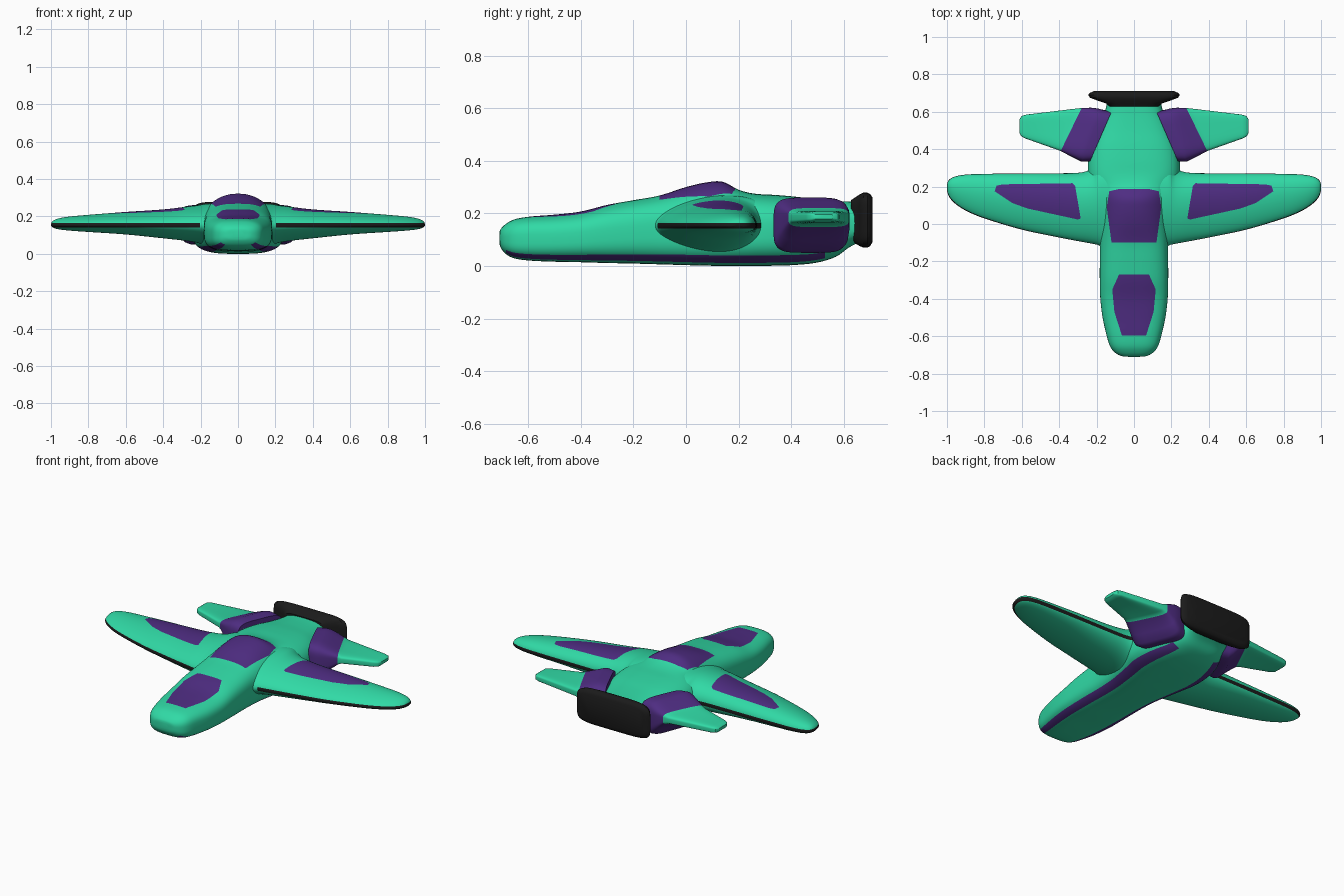
import bpy, bmesh, math
from mathutils import Vector

if "Cube" in bpy.data.objects:
    bpy.data.objects.remove(bpy.data.objects["Cube"])


def material(name, rgb):
    m = bpy.data.materials.new(name)
    m.diffuse_color = (*rgb, 1)
    m.use_nodes = True
    m.node_tree.nodes["Principled BSDF"].inputs["Base Color"].default_value = m.diffuse_color
    return m


MATS = [material("sea_green", (0.03, 0.70, 0.38)),
        material("purple", (0.078, 0.026, 0.225)),
        material("black", (0.011, 0.011, 0.011))]
GREEN, PURPLE, BLACK = 0, 1, 2


def spow(v, e):
    return math.copysign(abs(v) ** e, v)


def smooth_rows(rows, k):
    """Catmull-Rom subdivision of a table of station values."""
    out = []
    for i in range(len(rows) - 1):
        a, b, c, d = (rows[max(i - 1, 0)], rows[i], rows[i + 1],
                      rows[min(i + 2, len(rows) - 1)])
        for j in range(k):
            t = j / k
            out.append([0.5 * (2 * q + (r - p) * t + (2 * p - 5 * q + 4 * r - s) * t * t
                               + (3 * q - p - 3 * r + s) * t ** 3)
                        for p, q, r, s in zip(a, b, c, d)])
    return out + [list(rows[-1])]


def loft(rings, rule=None):
    """Skin closed rings; rule(ring index, segment) gives the material."""
    bm = bmesh.new()
    vs = [[bm.verts.new(p) for p in r] for r in rings]
    n = len(vs[0])
    for i in range(len(vs) - 1):
        for j in range(n):
            k = (j + 1) % n
            f = bm.faces.new((vs[i][j], vs[i][k], vs[i + 1][k], vs[i + 1][j]))
            f.material_index = rule(i, j) if rule else GREEN
    for r, i in ((vs[0], 0), (vs[-1], len(vs) - 2)):
        bm.faces.new(r).material_index = rule(i, 0) if rule else GREEN
    bmesh.ops.recalc_face_normals(bm, faces=bm.faces)
    bm.normal_update()
    return bm


def cut(bm, faces, co, no):
    geom = set(faces)
    for f in faces:
        geom.update(f.edges)
        geom.update(f.verts)
    bmesh.ops.bisect_plane(bm, geom=list(geom), dist=1e-5, plane_co=co, plane_no=no)


def paint_panel(bm, poly, mat):
    """Cut a convex panel (counter-clockwise, seen from above) into the upper skin."""
    xs, ys = zip(*poly)

    def near():
        res = []
        for f in bm.faces:
            c = f.calc_center_median()
            if (f.normal.z > 0.2 and min(xs) - .03 < c.x < max(xs) + .03
                    and min(ys) - .03 < c.y < max(ys) + .03):
                res.append(f)
        return res
    planes = []
    for (x0, y0), (x1, y1) in zip(poly, poly[1:] + poly[:1]):
        planes.append((Vector((x0, y0, 0)), Vector((y1 - y0, x0 - x1, 0)).normalized()))
    for co, no in planes:
        cut(bm, near(), co, no)
        bm.normal_update()
    for f in near():
        c = f.calc_center_median()
        if all((c - co).dot(no) < 0 for co, no in planes):
            f.material_index = mat


def finish(name, bm, angle=40, mirror=False):
    me = bpy.data.meshes.new(name)
    bm.to_mesh(me)
    bm.free()
    for m in MATS:
        me.materials.append(m)
    me.polygons.foreach_set("use_smooth", [True] * len(me.polygons))
    me.set_sharp_from_angle(angle=math.radians(angle))
    ob = bpy.data.objects.new(name, me)
    bpy.context.collection.objects.link(ob)
    if mirror:
        ob.modifiers.new("mirror", 'MIRROR').use_mirror_merge = False
    return ob


SEG = 72
ANG = [2 * math.pi * j / SEG for j in range(SEG)]

# Fuselage stations: y, half width, bottom, top, canopy bump
body = [(-.71, .03, .09, .125, 0), (-.705, .07, .07, .14, 0), (-.685, .105, .045, .16, 0),
        (-.65, .13, .028, .178, 0), (-.59, .148, .02, .188, 0), (-.5, .168, .016, .195, 0),
        (-.4, .18, .014, .207, 0), (-.3, .183, .011, .232, 0), (-.2, .183, .009, .25, 0),
        (-.1, .183, .006, .265, .003), (0, .19, .003, .272, .028), (.08, .205, .001, .272, .046),
        (.14, .218, 0, .272, .048), (.2, .232, 0, .274, .016), (.26, .245, 0, .275, 0),
        (.34, .245, .001, .27, 0), (.42, .23, .004, .263, 0), (.5, .2, .013, .253, 0),
        (.57, .17, .035, .247, 0), (.62, .15, .07, .245, 0), (.66, .145, .09, .245, 0)]
stations = smooth_rows(body, 5)
rings = []
for y, w, lo, hi, bump in stations:
    zc, h, ring = (lo + hi) / 2, (hi - lo) / 2, []
    for a in ANG:
        e = 2 / 3.2 if a > math.pi else 2 / 2.9
        x = w * spow(math.cos(a), e)
        z = zc + h * spow(math.sin(a), e)
        if a < math.pi:
            z += bump * max(0, 1 - (x / .17) ** 2)
        ring.append((x, y, z))
    rings.append(ring)


# Purple stripes along the lower chamfers
def stripe(i, j):
    deg = (j + .5) * 360 / SEG
    low = 35 < abs(deg - 360) < 60 or 35 < deg - 180 < 60
    return PURPLE if low and -.69 < stations[i][0] < .52 else GREEN


bm = loft(rings, stripe)
# Nose panel and canopy
paint_panel(bm, [(-.065, -.595), (.065, -.595), (.105, -.47), (.116, -.35), (.085, -.265),
                 (.05, -.275), (-.05, -.275), (-.085, -.265), (-.116, -.35), (-.105, -.47)][:4]
            + [(.08, -.27), (-.08, -.27), (-.116, -.35), (-.105, -.47)], PURPLE)
paint_panel(bm, [(-.12, -.1), (.12, -.1), (.146, .09), (.132, .175), (.08, .187),
                 (-.08, .187), (-.132, .175), (-.146, .09)], PURPLE)
finish("fuselage", bm)

# Wings: x, leading y, trailing y, bottom, top
wing = [(.10, -.17, .36, .035, .268), (.18, -.118, .345, .05, .263), (.22, -.106, .30, .062, .256),
        (.28, -.095, .276, .072, .249), (.4, -.072, .271, .085, .235), (.6, -.03, .27, .105, .222),
        (.8, .03, .268, .118, .207), (.9, .072, .264, .125, .198), (.96, .112, .253, .132, .188),
        (.99, .148, .235, .141, .175), (1.0, .18, .212, .151, .16)]
CH = .153
rings = []
for x, le, te, lo, hi in smooth_rows(wing, 5):
    ring = []
    for a in ANG:
        u, s = math.cos(a), math.sin(a)
        h = (hi - CH) if s > 0 else (CH - lo)
        ring.append((x, (le + te) / 2 + (te - le) / 2 * u, CH + h * s * (1 + .25 * u)))
    rings.append(ring)
bm = loft(rings)
paint_panel(bm, [(.285, .03), (.30, .024), (.57, .083), (.65, .112), (.745, .175), (.735, .205),
                 (.70, .212), (.33, .218), (.315, .205)], PURPLE)
# Black strip around the wing edge
for z in (.142, .164):
    cut(bm, list(bm.faces), (0, 0, z), (0, 0, 1))
for f in bm.faces:
    c = f.calc_center_median()
    if .142 < c.z < .164 and c.x > .205:
        f.material_index = BLACK
finish("wings", bm, mirror=True)

# Tail pods fading into fins: front x, y, back x, y, bottom, top
tail = [(.235, .335, .12, .60, .055, .255), (.28, .333, .172, .612, .05, .26),
        (.30, .342, .195, .618, .058, .257), (.335, .36, .23, .622, .095, .243),
        (.392, .39, .28, .62, .148, .22), (.41, .397, .31, .617, .158, .211),
        (.58, .457, .575, .585, .165, .207), (.602, .468, .60, .578, .169, .204),
        (.612, .485, .612, .56, .178, .196)]
rings = []
for ax, ay, bx, by, lo, hi in tail:
    ring = []
    for a in ANG:
        u = .5 + .5 * spow(math.cos(a), .45)
        ring.append((ax + (bx - ax) * u, ay + (by - ay) * u,
                     (lo + hi) / 2 + (hi - lo) / 2 * spow(math.sin(a), .45)))
    rings.append(ring)
finish("tail_fins", loft(rings, lambda i, j: PURPLE if i < 4 else GREEN), mirror=True)

# Rear exhaust: y, half width, bottom, top
nozzle = [(.628, .13, .095, .25), (.645, .15, .085, .262), (.66, .195, .076, .272),
          (.675, .235, .07, .279), (.69, .245, .07, .279), (.70, .238, .075, .274),
          (.71, .215, .092, .26)]
rings = [[(w * spow(math.cos(a), .36), y, (lo + hi) / 2 + (hi - lo) / 2 * spow(math.sin(a), .36))
          for a in ANG] for y, w, lo, hi in nozzle]
finish("exhaust", loft(rings, lambda i, j: BLACK))
